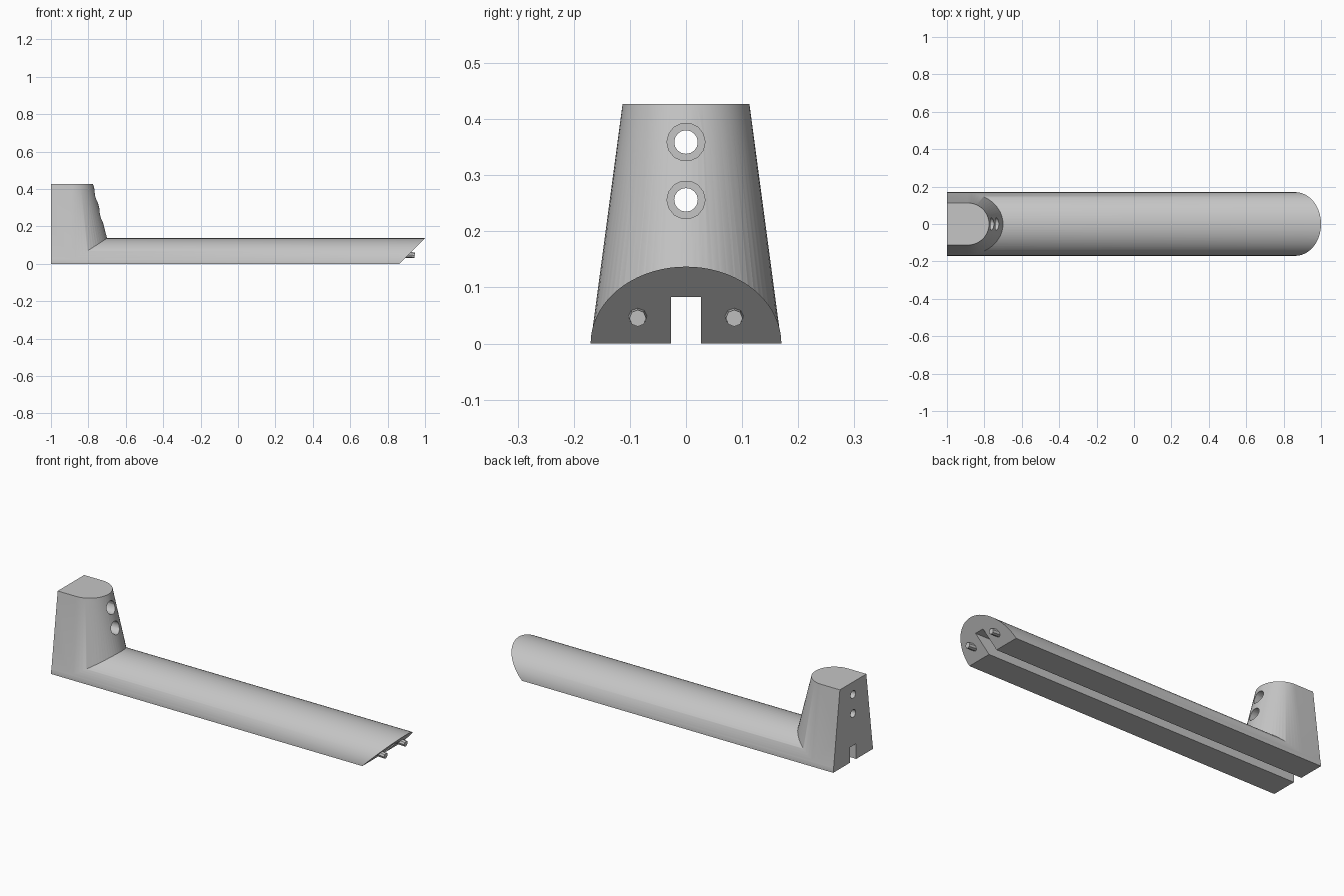
import bpy, bmesh, math
from mathutils import Matrix, Vector

cube = bpy.data.objects.get("Cube")
if cube:
    bpy.data.objects.remove(cube, do_unlink=True)

grey = bpy.data.materials.new("plain grey")
grey.use_nodes = True
colour = (0.56, 0.56, 0.56, 1)
grey.diffuse_color = colour
grey.node_tree.nodes["Principled BSDF"].inputs["Base Color"].default_value = colour


def finish(name, bm):
    bmesh.ops.recalc_face_normals(bm, faces=bm.faces)
    mesh = bpy.data.meshes.new(name)
    bm.to_mesh(mesh)
    bm.free()
    mesh.materials.append(grey)
    ob = bpy.data.objects.new(name, mesh)
    bpy.context.collection.objects.link(ob)
    return ob


def loft(name, ring_a, ring_b):
    """Solid between two matching outlines."""
    bm = bmesh.new()
    a = [bm.verts.new(p) for p in ring_a]
    b = [bm.verts.new(p) for p in ring_b]
    bm.faces.new(a)
    bm.faces.new(b)
    for i in range(len(a)):
        j = (i + 1) % len(a)
        bm.faces.new((a[i], a[j], b[j], b[i]))
    bmesh.ops.triangulate(bm, faces=bm.faces)
    return finish(name, bm)


def rod(name, start, end, radius, end_radius, sides):
    start, end = Vector(start), Vector(end)
    axis = end - start
    turn = axis.to_track_quat("Z", "X").to_matrix().to_4x4()
    bm = bmesh.new()
    bmesh.ops.create_cone(bm, cap_ends=True, segments=sides, radius1=radius,
                          radius2=end_radius, depth=axis.length,
                          matrix=Matrix.Translation((start + end) / 2) @ turn)
    return finish(name, bm)


def block(name, centre, size):
    bm = bmesh.new()
    bmesh.ops.create_cube(bm, size=1, matrix=Matrix.Translation(centre)
                          @ Matrix.Diagonal((*size, 1)))
    return finish(name, bm)


def select(ob):
    bpy.ops.object.select_all(action="DESELECT")
    ob.select_set(True)
    bpy.context.view_layer.objects.active = ob


def combine(target, other, operation):
    mod = target.modifiers.new("combine", "BOOLEAN")
    mod.operation, mod.solver, mod.object = operation, "EXACT", other
    select(target)
    bpy.ops.object.modifier_apply(modifier=mod.name)
    bpy.data.objects.remove(other, do_unlink=True)


# Half-elliptical bar with a sloping end, left long at the back and base for trimming
STEPS = 36
arc = [math.pi * i / STEPS for i in range(STEPS + 1)]
profile = [(0.17 * math.cos(t), 0.137 * math.sin(t)) for t in arc]
profile += [(-0.17, -0.04), (0.17, -0.04)]
body = loft("handle_body",
            [(-1.05, y, z) for y, z in profile],
            [(0.863 + z, y, z) for y, z in profile])


# Tapered post with a flat back and rounded front
def post_outline(z):
    rise = z / 0.427
    reach, half_width = 0.225 - 0.11 * rise, 0.17 - 0.057 * rise
    curve = [(-0.89 + reach * math.sin(t), -half_width * math.cos(t), z) for t in arc]
    return [(-1.1, -half_width, z)] + curve + [(-1.1, half_width, z)]


combine(body, loft("post", post_outline(-0.06), post_outline(0.427)), "UNION")

# Trim the back and base flat, and cut the groove along the underside
combine(body, block("back_cutter", (-1.5, 0, 0), (1, 1, 2)), "DIFFERENCE")
combine(body, block("base_cutter", (0, 0, -0.5), (4, 2, 1)), "DIFFERENCE")
combine(body, block("groove_cutter", (0, 0, 0), (2.4, 0.054, 0.166)), "DIFFERENCE")

# Two counterbored screw holes through the post
for z in (0.256, 0.359):
    combine(body, rod("bore_cutter", (-1.2, 0, z), (-0.6, 0, z), 0.021, 0.021, 16),
            "DIFFERENCE")
    combine(body, rod("counterbore_cutter", (-0.88, 0, z), (-0.6, 0, z), 0.034, 0.034, 14),
            "DIFFERENCE")

select(body)
bpy.ops.object.shade_smooth_by_angle(angle=math.radians(30))

# Tapered locating pins on the sloping end
for side, y in (("right", -0.086), ("left", 0.086)):
    rod(side + "_pin", (0.87, y, 0.052), (0.945, y, 0.045), 0.019, 0.015, 8)
